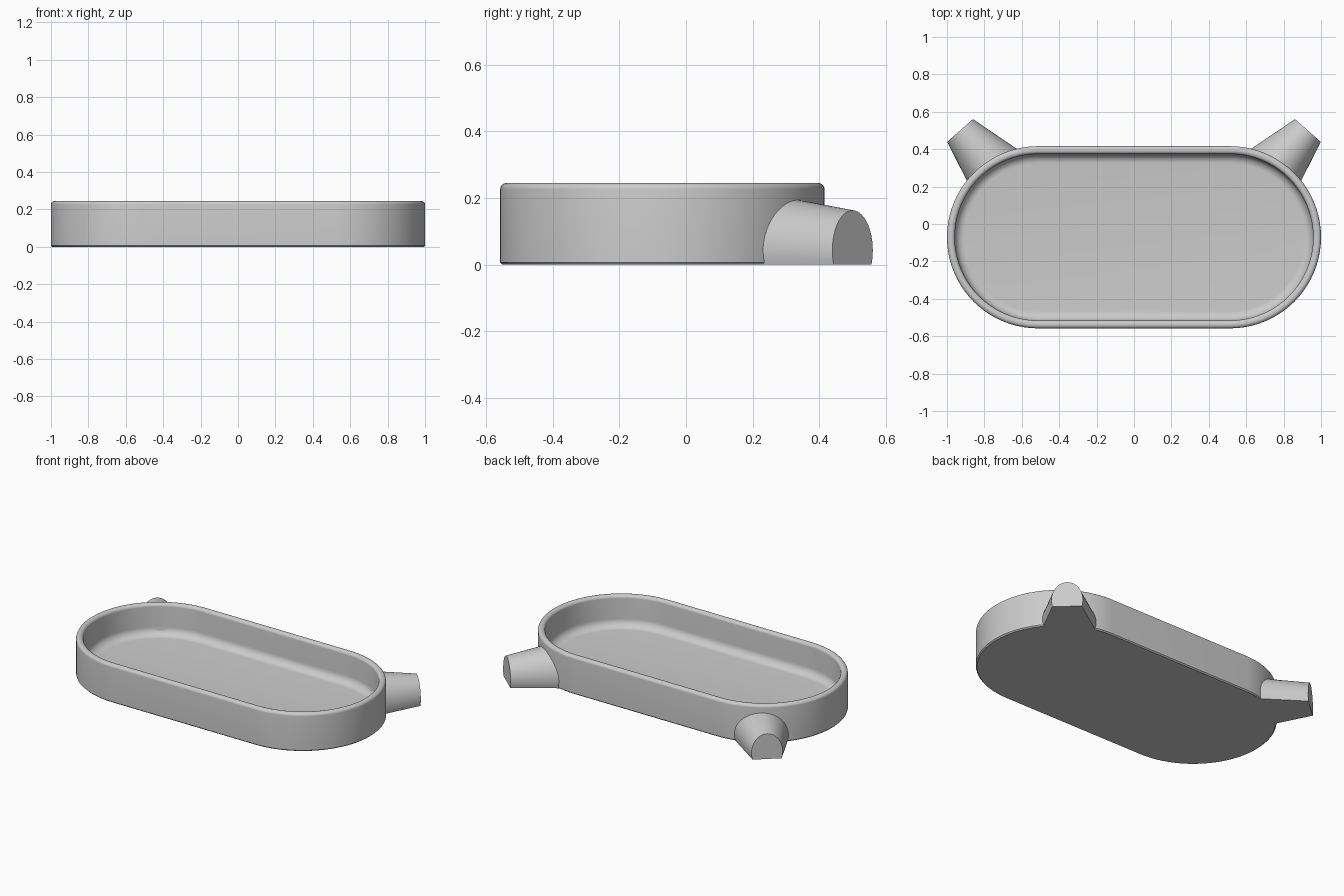
import bpy, bmesh
from math import pi, sin, cos, acos, hypot
from mathutils import Vector

old = bpy.data.objects.get("Cube")
if old:
    bpy.data.objects.remove(old, do_unlink=True)

# Single flat grey
GREY = (0.6, 0.6, 0.6, 1)
grey = bpy.data.materials.new("plain grey")
grey.use_nodes = True
grey.diffuse_color = GREY
grey.node_tree.nodes["Principled BSDF"].inputs["Base Color"].default_value = GREY

RADIUS, HALF, MID_Y = 0.487, 0.513, -0.071   # stadium outline
TOP, WALL, FLOOR = 0.245, 0.042, 0.045


def finish(bm, name):
    bmesh.ops.recalc_face_normals(bm, faces=bm.faces)
    mesh = bpy.data.meshes.new(name)
    bm.to_mesh(mesh)
    bm.free()
    mesh.materials.append(grey)
    obj = bpy.data.objects.new(name, mesh)
    bpy.context.collection.objects.link(obj)
    bpy.ops.object.select_all(action='DESELECT')
    obj.select_set(True)
    bpy.context.view_layer.objects.active = obj
    bpy.ops.object.shade_smooth_by_angle(angle=pi / 6)
    return obj


def bridge(bm, a, b):
    n = len(a)
    for i in range(n):
        j = (i + 1) % n
        bm.faces.new((a[i], a[j], b[j], b[i]))


def fillet(cx, cz, r, start, end, steps=6):
    angles = [start + (end - start) * i / steps for i in range(steps + 1)]
    return [(cx + r * cos(a), cz + r * sin(a)) for a in angles]


# Tray: wall section (inset, height) swept around the stadium outline
def outline(inset, z, steps=40):
    pts = []
    for side in (1, -1):
        for i in range(steps + 1):
            a = -pi / 2 + pi * i / steps
            r = RADIUS - inset
            pts.append((side * (HALF + r * cos(a)), MID_Y + side * r * sin(a), z))
    return pts


r_rim, r_floor = 0.019, 0.05
section = [(0.007, 0), (0, 0.007)]
section += fillet(r_rim, TOP - r_rim, r_rim, pi, pi / 2)
section += fillet(WALL - r_rim, TOP - r_rim, r_rim, pi / 2, 0)
section += fillet(WALL + r_floor, FLOOR + r_floor, r_floor, pi, 1.5 * pi, 8)

bm = bmesh.new()
rings = [[bm.verts.new(p) for p in outline(*s)] for s in section]
for a, b in zip(rings, rings[1:]):
    bridge(bm, a, b)
bm.faces.new(rings[0])
bm.faces.new(rings[-1])
finish(bm, "tray")


# Feet: tapered D-shaped stubs ending just inside the tray wall
def d_section(centre, across, half_width, top, mid, steps=32):
    tall = top - mid
    reach = acos(-mid / tall)
    pts = []
    for i in range(steps + 1):
        a = -reach + 2 * reach * i / steps
        pts.append(centre + across * (half_width * sin(a)) + Vector((0, 0, mid + tall * cos(a))))
    return pts


def to_wall(outer, inner, side):
    lo, hi = 0, 1.5
    for _ in range(30):
        t = (lo + hi) / 2
        p = outer.lerp(inner, t)
        dist = hypot(max(side * p.x - HALF, 0), p.y - MID_Y)
        lo, hi = (t, hi) if dist > RADIUS - WALL / 2 else (lo, t)
    return outer.lerp(inner, lo)


def foot(name, side):
    out = Vector((side * 0.66, 0.75, 0)).normalized()
    across = Vector((-out.y, out.x, 0))
    tip = Vector((side * 0.93, 0.5, 0))
    end = d_section(tip, across, 0.092, 0.163, 0.043)
    base = d_section(tip - out * 0.35, across, 0.183, 0.212, 0.045)
    base = [to_wall(e, b, side) for e, b in zip(end, base)]
    bm = bmesh.new()
    a = [bm.verts.new(p) for p in end]
    b = [bm.verts.new(p) for p in base]
    bridge(bm, a, b)
    bm.faces.new(a)
    bm.faces.new(b)
    finish(bm, name)


foot("left_foot", 1)
foot("right_foot", -1)
